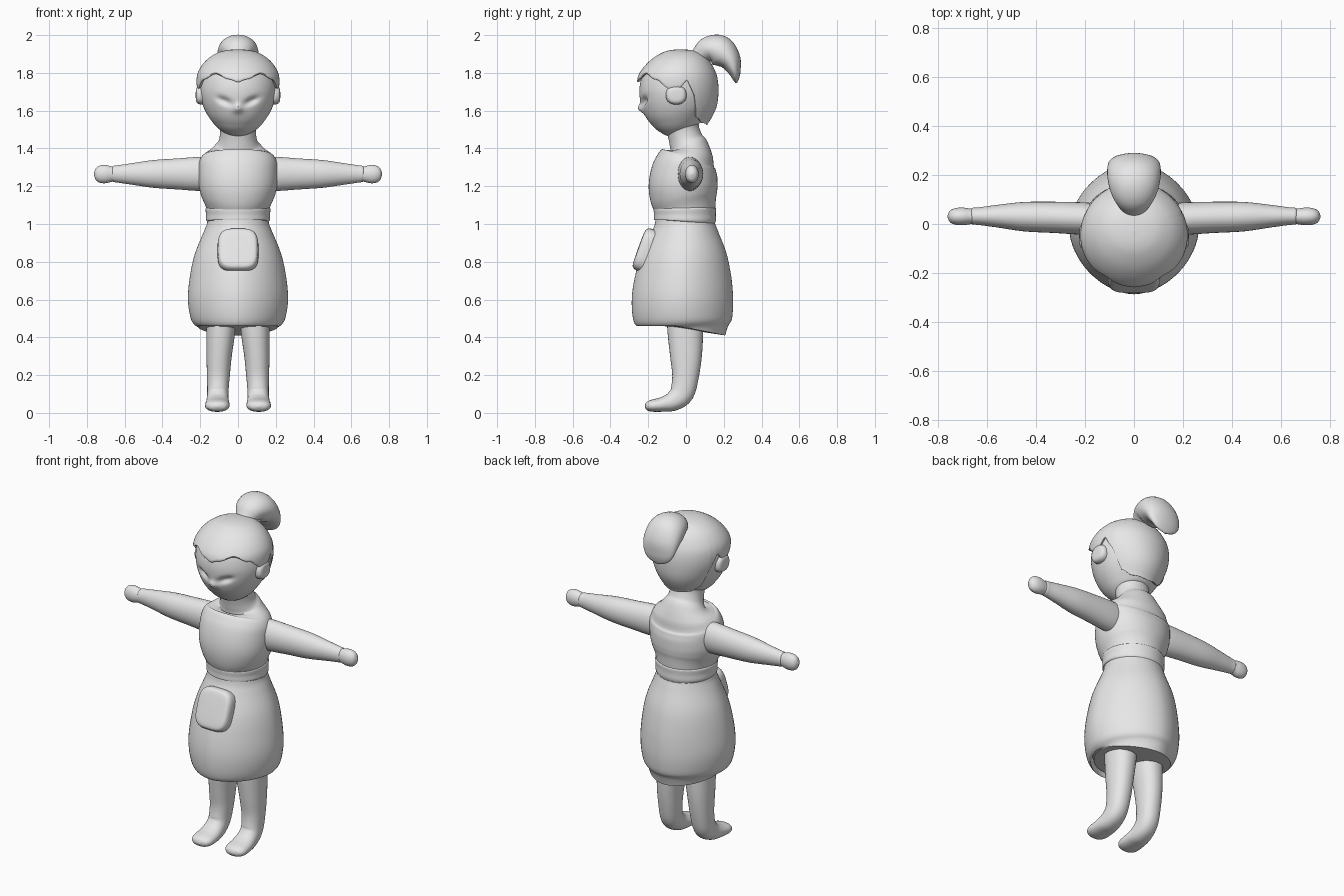
import bpy, bmesh, math
from mathutils import Vector

clay = bpy.data.materials.new("plain_grey")
clay.diffuse_color = (0.8, 0.8, 0.8, 1)


def spline(keys, t):
    """Smooth curve through a list of tuples, t runs from 0 to len - 1."""
    i = min(int(t), len(keys) - 2)
    f = t - i
    a, b, c, d = (keys[max(0, min(len(keys) - 1, i + k))] for k in (-1, 0, 1, 2))
    return [0.5 * (2 * q + (r - p) * f + (2 * p - 5 * q + 4 * r - s) * f * f
                   + (3 * q - p - 3 * r + s) * f ** 3) for p, q, r, s in zip(a, b, c, d)]


def oval(a, b, p, ang):
    c, s = math.cos(ang), math.sin(ang)
    return (a * math.copysign(abs(c) ** (2 / p), c), b * math.copysign(abs(s) ** (2 / p), s))


def skin(name, rows, shape=None):
    """Join rows of points into a closed smooth surface."""
    bm = bmesh.new()
    rings = [[bm.verts.new(shape(p) if shape else p) for p in row] for row in rows]
    n = len(rings[0])
    for r0, r1 in zip(rings, rings[1:]):
        for k in range(n):
            bm.faces.new((r0[k], r0[(k + 1) % n], r1[(k + 1) % n], r1[k]))
    bm.faces.new(rings[0][::-1])
    bm.faces.new(rings[-1])
    bmesh.ops.recalc_face_normals(bm, faces=bm.faces)
    me = bpy.data.meshes.new(name)
    bm.to_mesh(me)
    bm.free()
    me.materials.append(clay)
    ob = bpy.data.objects.new(name, me)
    bpy.context.collection.objects.link(ob)
    bpy.ops.object.select_all(action='DESELECT')
    bpy.context.view_layer.objects.active = ob
    ob.select_set(True)
    bpy.ops.object.shade_smooth_by_angle(angle=math.radians(50))
    return ob


def loft(name, keys, side=(1, 0, 0), n=40, steps=5, shape=None):
    """Sweep ovals (x, y, z, half width, half depth, squareness) along a path."""
    last, u, rows = len(keys) - 1, Vector(side), []
    for i in range(last * steps + 1):
        t = i / steps
        k = spline(keys, t)
        tan = (Vector(spline(keys, min(last, t + 0.05))[:3])
               - Vector(spline(keys, max(0, t - 0.05))[:3])).normalized()
        v = tan.cross(u).normalized()
        row = []
        for j in range(n):
            a, b = oval(max(k[3], 0.002), max(k[4], 0.002), k[5], math.tau * j / n)
            row.append(Vector(k[:3]) + u * a + v * b)
        rows.append(row)
    return skin(name, rows, shape)


def upright(rows):
    """(z, half width, front y, back y, squareness) to loft keys."""
    return [(0, (f + b) / 2, z, w, (b - f) / 2, p) for z, w, f, b, p in rows]


# Dress skirt with rounded hem
loft("skirt", upright([
    (0.475, 0.15, -0.18, 0.15, 1.8), (0.457, 0.2, -0.235, 0.2, 1.8),
    (0.462, 0.225, -0.26, 0.225, 1.8), (0.50, 0.25, -0.28, 0.244, 1.8),
    (0.60, 0.265, -0.287, 0.25, 1.8), (0.72, 0.255, -0.268, 0.242, 1.8),
    (0.84, 0.229, -0.232, 0.218, 1.85), (0.95, 0.185, -0.185, 0.175, 1.9),
    (1.0, 0.165, -0.165, 0.155, 2), (1.04, 0.16, -0.16, 0.15, 2)]), n=64)

# Belt band
loft("belt", upright([
    (1.01, 0.158, -0.16, 0.148, 2), (1.02, 0.169, -0.169, 0.158, 2),
    (1.05, 0.169, -0.169, 0.158, 2), (1.08, 0.172, -0.171, 0.159, 2),
    (1.09, 0.162, -0.162, 0.15, 2)]), n=64)

# Chest, shoulders and neck
loft("torso", upright([
    (1.04, 0.16, -0.16, 0.15, 2), (1.09, 0.17, -0.172, 0.157, 2),
    (1.15, 0.195, -0.192, 0.164, 2.05), (1.21, 0.208, -0.197, 0.167, 2.1),
    (1.28, 0.21, -0.182, 0.167, 2.1), (1.33, 0.205, -0.155, 0.16, 2.1),
    (1.37, 0.178, -0.118, 0.145, 2.1), (1.405, 0.132, -0.092, 0.12, 2),
    (1.44, 0.102, -0.09, 0.092, 2), (1.50, 0.096, -0.102, 0.07, 2),
    (1.56, 0.11, -0.12, 0.07, 2)]), n=64)

# Apron pocket, a rounded pad leaning with the skirt
lean = Vector((0, -0.94, 0.34)) * -1
mid = Vector((0, -0.196, 0.855))
pad = [(0.0, 0.108, 0.118), (0.03, 0.107, 0.117), (0.048, 0.1, 0.11),
       (0.056, 0.088, 0.098), (0.059, 0.06, 0.07), (0.06, 0.01, 0.01)]
loft("pocket", [(*(mid - lean * d), a, b, 3.5) for d, a, b in pad], n=48, steps=3)


# Face with soft eye sockets and a small pointed nose
def face_shape(p):
    if p.y < -0.08:
        ex, ez = abs(p.x) - 0.072, p.z - 1.652
        along, across = ex * 0.9 + ez * 0.43, ez * 0.9 - ex * 0.43
        p.y += 0.024 * math.exp(-(along / 0.038) ** 2 - (across / 0.016) ** 2)
        width = 0.016 + 0.25 * max(0, 1.64 - p.z)
        p.y -= 0.024 * math.exp(-(p.x / width) ** 2 - ((p.z - 1.612) / 0.022) ** 2)
    return p


loft("head", upright([
    (1.485, 0.06, -0.09, 0.05, 2), (1.51, 0.105, -0.135, 0.08, 2),
    (1.55, 0.142, -0.183, 0.11, 2), (1.60, 0.174, -0.222, 0.135, 2),
    (1.66, 0.196, -0.243, 0.15, 2), (1.72, 0.204, -0.245, 0.155, 2),
    (1.79, 0.195, -0.222, 0.145, 2), (1.85, 0.16, -0.17, 0.12, 2),
    (1.89, 0.1, -0.11, 0.07, 2), (1.90, 0.02, -0.04, 0.0, 2)]),
    n=96, steps=8, shape=face_shape)

# Hair cap, whose lower edge follows a wavy hairline
cap = upright([
    (1.925, 0.004, -0.034, -0.026, 2), (1.92, 0.06, -0.085, 0.03, 2),
    (1.905, 0.112, -0.13, 0.078, 2), (1.87, 0.165, -0.185, 0.12, 2),
    (1.82, 0.204, -0.232, 0.15, 2), (1.77, 0.219, -0.257, 0.167, 2),
    (1.70, 0.213, -0.257, 0.172, 2), (1.62, 0.182, -0.232, 0.162, 2),
    (1.55, 0.142, -0.18, 0.128, 2), (1.50, 0.1, -0.13, 0.09, 2)])
hairline = [(0, 1.757), (12, 1.772), (34, 1.80), (58, 1.77), (78, 1.722), (93, 1.728),
            (104, 1.765), (112, 1.71), (120, 1.57), (140, 1.54), (180, 1.53)]


def edge_height(deg):
    for (a, za), (b, zb) in zip(hairline, hairline[1:]):
        if deg <= b:
            f = (deg - a) / (b - a)
            f = f * f * (3 - 2 * f)
            return za + (zb - za) * f
    return hairline[-1][1]


def cap_point(ang, t, k):
    x, y, z, a, b, p = spline(cap, t)
    dx, dy = oval(a * k, b * k, p, ang)
    return Vector((dx, y + dy, z))


N, M = 120, 32
rows = [[] for _ in range(M + 4)]
for j in range(N):
    ang = math.tau * j / N
    deg = abs((math.degrees(ang) + 90 + 180) % 360 - 180)
    goal, lo, hi = edge_height(deg), 0.0, len(cap) - 1.0
    for _ in range(25):
        m = (lo + hi) / 2
        lo, hi = (m, hi) if spline(cap, m)[2] > goal else (lo, m)
    for i in range(M + 1):
        rows[i].append(cap_point(ang, lo * i / M, 1))
    for i, (k, drop) in enumerate(((0.985, 0.006), (0.95, 0.004), (0.85, -0.01))):
        rows[M + 1 + i].append(cap_point(ang, lo, k) - Vector((0, 0, drop)))
skin("hair_cap", rows)

# Ponytail curling back and down
loft("ponytail", [(0, y, z, w, d, 2) for y, z, w, d in (
    (0.04, 1.865, 0.035, 0.03), (0.075, 1.895, 0.062, 0.05),
    (0.122, 1.923, 0.092, 0.071), (0.18, 1.915, 0.107, 0.083),
    (0.23, 1.87, 0.109, 0.062), (0.256, 1.81, 0.096, 0.035),
    (0.264, 1.768, 0.064, 0.017), (0.265, 1.746, 0.012, 0.004))])

for side, s in (("right", -1), ("left", 1)):
    # Ears
    loft(side + "_ear", [(s * x, -0.052, 1.683, a, a * 0.92, 2.3) for x, a in (
        (0.15, 0.05), (0.19, 0.055), (0.212, 0.05), (0.222, 0.035), (0.224, 0.006))],
        side=(0, 1, 0), n=28)
    # Sleeved arms
    loft(side + "_arm", [(s * x, y, 1.265, a, b, 2) for x, y, a, b in (
        (0.12, 0.02, 0.06, 0.085), (0.2, 0.022, 0.066, 0.09),
        (0.32, 0.027, 0.064, 0.082), (0.45, 0.03, 0.06, 0.073),
        (0.56, 0.032, 0.046, 0.057), (0.635, 0.032, 0.036, 0.046),
        (0.66, 0.032, 0.034, 0.042), (0.668, 0.032, 0.025, 0.03))],
        side=(0, 1, 0), n=32)
    # Mitten hands
    loft(side + "_hand", [(s * x, 0.031, 1.264, a, b, 2) for x, a, b in (
        (0.635, 0.028, 0.036), (0.67, 0.032, 0.041), (0.70, 0.036, 0.048),
        (0.73, 0.034, 0.046), (0.752, 0.024, 0.032), (0.763, 0.004, 0.005))],
        side=(0, 1, 0), n=32)
    # Legs running into the feet
    loft(side + "_leg", [(s * x, y, z, a, b, 2.2) for x, y, z, a, b in (
        (0.088, -0.005, 0.52, 0.08, 0.098), (0.092, -0.003, 0.42, 0.076, 0.094),
        (0.1, 0.0, 0.30, 0.067, 0.084), (0.104, -0.003, 0.19, 0.06, 0.07),
        (0.107, -0.022, 0.105, 0.056, 0.064), (0.108, -0.068, 0.062, 0.059, 0.052),
        (0.109, -0.125, 0.045, 0.064, 0.039), (0.11, -0.178, 0.038, 0.063, 0.032),
        (0.11, -0.207, 0.035, 0.045, 0.022), (0.11, -0.218, 0.034, 0.01, 0.005))], n=32)
